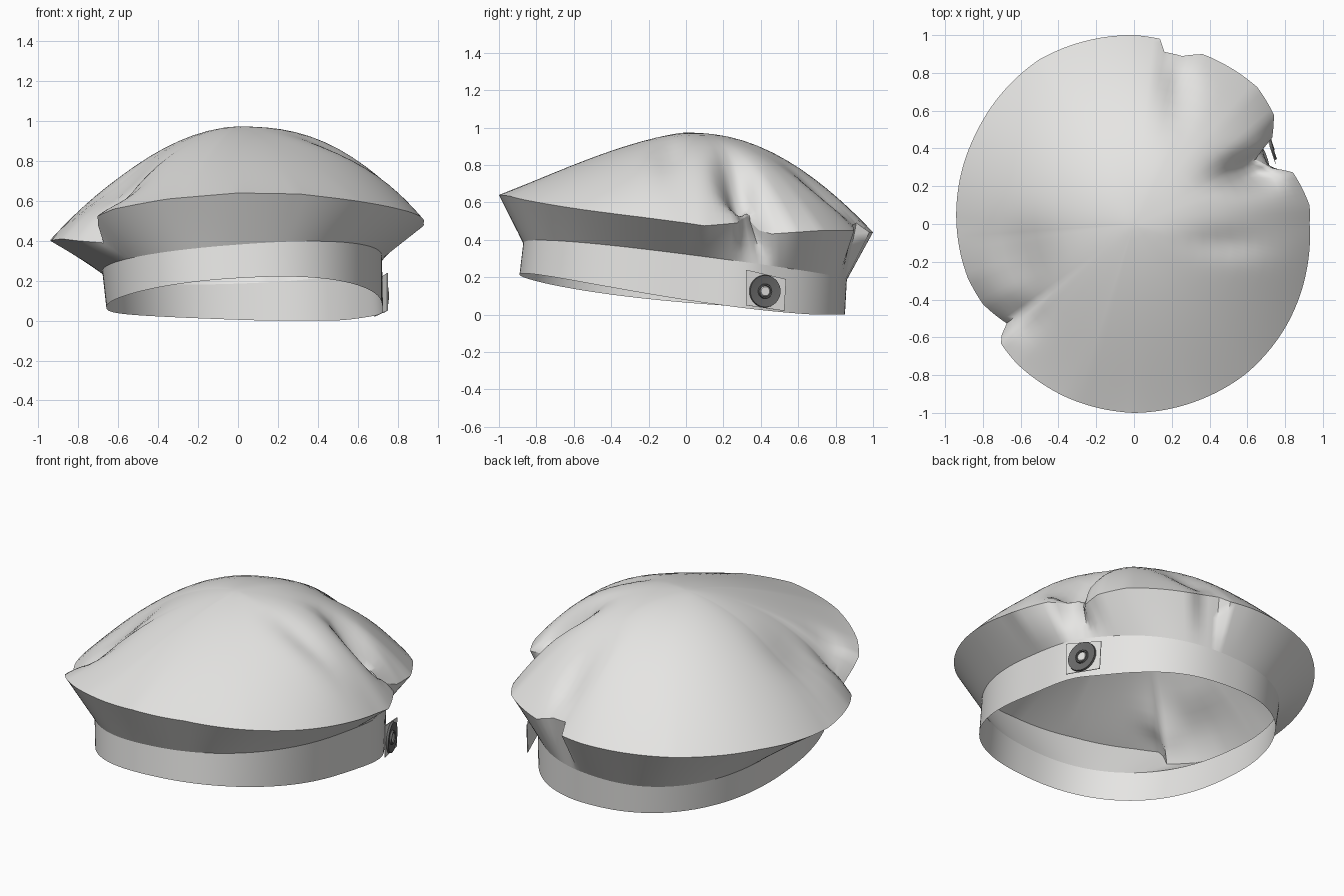
import bpy, bmesh, math
from mathutils import Matrix, Vector

if "Cube" in bpy.data.objects:
    bpy.data.objects.remove(bpy.data.objects["Cube"])

SEGS = 180

def material(name, rgb):
    m = bpy.data.materials.new(name)
    m.diffuse_color = (*rgb, 1)
    m.use_nodes = True
    m.node_tree.nodes["Principled BSDF"].inputs["Base Color"].default_value = m.diffuse_color
    return m

cloth = material("pale_cloth", (0.79, 0.785, 0.77))
dark = material("dark_metal", (0.14, 0.14, 0.14))

# Brim seam keys: angle from +x, radius, height (folds are the sudden dips)
RIM = [(0, .93, .49), (6, .935, .475), (18, .885, .49), (22, .79, .51), (27, .74, .53),
       (29, .72, .47), (31, .85, .43), (38, .94, .44), (48, .975, .45), (68, .97, .45),
       (74, .925, .48), (80, .925, .49), (82, .99, .44), (90, 1.0, .44), (120, 1.005, .44),
       (150, .965, .43), (180, .94, .40), (198, .925, .41), (208, .905, .40), (218, .855, .39),
       (221, .945, .52), (230, .965, .56), (249, .985, .61), (270, 1.0, .64), (288, .995, .635),
       (307, .99, .60), (326, .97, .56), (346, .945, .52), (360, .93, .49)]
SHAPE = [(0, 2.6), (30, 2.5), (65, 2.4), (90, 2.0), (180, 1.75), (225, 1.6), (270, 1.35),
         (315, 1.6), (360, 2.6)]
# Soft dents in the crown: x, y, spread x, spread y, depth
DENTS = [(.62, .27, .16, .09, .16), (-.58, -.22, .13, .2, .05), (.24, .72, .09, .2, .05),
         (.5, -.1, .2, .08, .03), (-.62, -.5, .12, .1, .04)]

def lookup(table, deg, col):
    deg %= 360
    for a, b in zip(table, table[1:]):
        if a[0] <= deg <= b[0]:
            f = (deg - a[0]) / (b[0] - a[0])
            return a[col] + (b[col] - a[col]) * f

def averaged(table, deg, col, spread):
    return sum(lookup(table, deg + spread * k / 8, col) for k in range(-8, 9)) / 17

def overlap(x, y, amount):
    # the band lifts outwards where its front end overlaps on the right
    if x < 0:
        return 0
    return amount * math.exp(-((y - .34) / (.22 if y < .34 else .12)) ** 2)

def oval(deg, cx, cy, rx, ry):
    # slightly squared ellipse
    a = math.radians(deg)
    c, s = math.cos(a), math.sin(a)
    k = (abs(c) ** 2.3 + abs(s) ** 2.3) ** (-1 / 2.3)
    return cx + rx * c * k, cy + ry * s * k

def band_low(deg):
    x, y = oval(deg, .03, -.02, .69, .87)
    z = .071 - .118 * y + .047 * y * y + .01 * x - .05 * x * y
    return Vector((x + overlap(x, y, .03), y, max(z, 0)))

def band_high(deg):
    x, y = oval(deg, .02, -.005, .70, .865)
    return Vector((x + overlap(x, y, .015), y, .283 - .113 * y + .055 * x - .02 * x * y))

def crown_point(deg, t):
    a = math.radians(deg)
    w = t ** 4
    r = t * (lookup(RIM, deg, 1) * w + averaged(RIM, deg, 1, 32) * (1 - w))
    zr = lookup(RIM, deg, 2) * w + averaged(RIM, deg, 2, 32) * (1 - w)
    x, y = r * math.cos(a), r * math.sin(a)
    z = .973 - (.973 - zr) * t ** averaged(SHAPE, deg, 1, 20)
    fade = min(1, (1 - t) / .15)
    for dx, dy, sx, sy, d in DENTS:
        z -= d * fade * math.exp(-((x - dx) / sx) ** 2 - ((y - dy) / sy) ** 2)
    return Vector((x, y, z))

def finish(bm, name, mat, angle=40):
    bmesh.ops.recalc_face_normals(bm, faces=bm.faces)
    me = bpy.data.meshes.new(name)
    bm.to_mesh(me)
    bm.free()
    ob = bpy.data.objects.new(name, me)
    bpy.context.collection.objects.link(ob)
    me.materials.append(mat)
    bpy.ops.object.select_all(action='DESELECT')
    ob.select_set(True)
    bpy.context.view_layer.objects.active = ob
    bpy.ops.object.shade_smooth_by_angle(angle=math.radians(angle))
    return ob

def loft(rings, tip=None):
    bm = bmesh.new()
    loops = [[bm.verts.new(p) for p in ring] for ring in rings]
    n = len(loops[0])
    for lo, hi in zip(loops, loops[1:]):
        for i in range(n):
            j = (i + 1) % n
            bm.faces.new((lo[i], lo[j], hi[j], hi[i]))
    if tip is not None:
        v = bm.verts.new(tip)
        for i in range(n):
            bm.faces.new((loops[-1][i], loops[-1][(i + 1) % n], v))
    return bm

degs = [360 * i / SEGS for i in range(SEGS)]

# Head band
finish(loft([[band_low(d) for d in degs], [band_high(d) for d in degs]]), "head_band", cloth)

# Flared underside from band to seam
under = [[band_high(d).lerp(crown_point(d, 1), k / 5) for d in degs] for k in range(6)]
finish(loft(under), "underside", cloth, 60)

# Slouchy crown
steps = [1, .98, .95, .91, .87, .82, .76, .7, .63, .56, .48, .4, .32, .24, .16, .08, .04]
finish(loft([[crown_point(d, t) for d in degs] for t in steps], (0, 0, .973)), "crown", cloth, 80)

# Strap tab on the right, local z pointing outwards
frame = Matrix.Translation((.715, .42, .125)) @ Matrix.Rotation(math.radians(18), 4, 'Z') \
    @ Matrix(((0, 0, 1, 0), (1, 0, 0, 0), (0, 1, 0, 0), (0, 0, 0, 1)))
corners = [(-.105, -.075), (.11, -.105), (.12, .065), (-.105, .115)]
tab = loft([[frame @ Vector((x, y, h)) for x, y in corners] for h in (0, .004)])
tab.verts.ensure_lookup_table()
tab.faces.new(tab.verts[4:])
tab.faces.new(tab.verts[:4])
finish(tab, "strap_tab", cloth)

def lathe(name, profile, mat, tip):
    rings = [[frame @ Vector((r * math.cos(math.tau * i / 32), r * math.sin(math.tau * i / 32), h))
              for i in range(32)] for r, h in profile]
    finish(loft(rings, frame @ Vector((0, 0, tip))), name, mat)

# Snap button: dark dish, raised ring, pale centre
lathe("button_dish", [(.087, .004), (.085, .016), (.04, .009)], dark, .009)
lathe("button_ring", [(.040, .009), (.037, .020), (.030, .020), (.028, .011)], dark, .011)
lathe("button_centre", [(.028, .011), (.024, .015)], cloth, .015)
